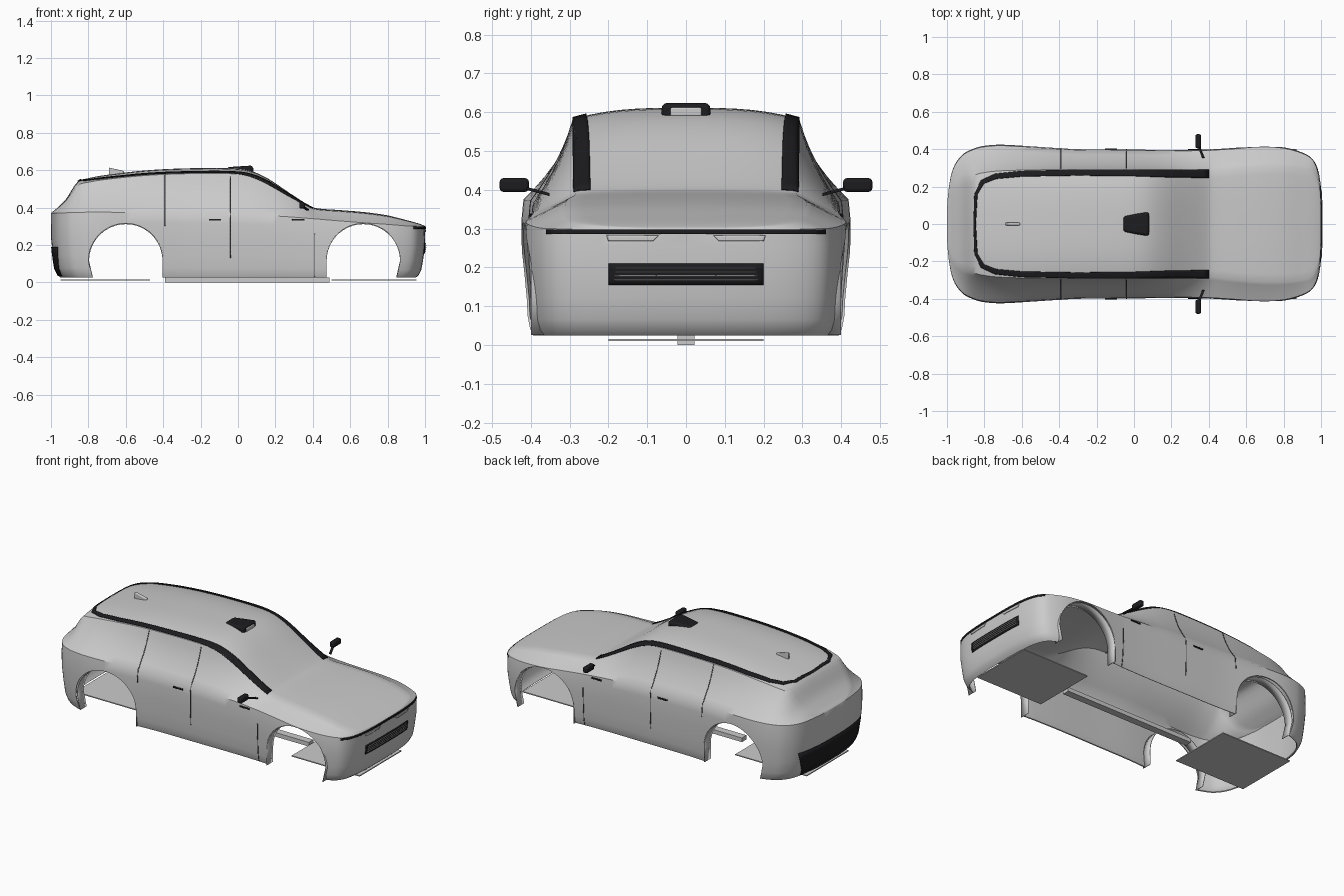
import bpy, bmesh, math
from mathutils import Vector
from mathutils.bvhtree import BVHTree

if "Cube" in bpy.data.objects:
    bpy.data.objects.remove(bpy.data.objects["Cube"])

black = bpy.data.materials.new("black_trim")
black.diffuse_color = (0.012, 0.012, 0.014, 1)
black.use_nodes = True
black.node_tree.nodes["Principled BSDF"].inputs["Base Color"].default_value = black.diffuse_color
dark = bpy.data.materials.new("dark_grey")
dark.diffuse_color = (0.08, 0.08, 0.085, 1)
dark.use_nodes = True
dark.node_tree.nodes["Principled BSDF"].inputs["Base Color"].default_value = dark.diffuse_color


def add(name, verts, faces, mat=None, thick=0, offset=-1, smooth=True, bevel=0):
    me = bpy.data.meshes.new(name)
    me.from_pydata([tuple(v) for v in verts], [], faces)
    bm = bmesh.new()
    bm.from_mesh(me)
    bmesh.ops.remove_doubles(bm, verts=bm.verts, dist=1e-5)
    bmesh.ops.recalc_face_normals(bm, faces=bm.faces)
    bm.to_mesh(me)
    bm.free()
    ob = bpy.data.objects.new(name, me)
    bpy.context.collection.objects.link(ob)
    if mat:
        me.materials.append(mat)
    if bevel:
        m = ob.modifiers.new("bevel", 'BEVEL')
        m.width, m.segments = bevel, 3
    if thick:
        m = ob.modifiers.new("thickness", 'SOLIDIFY')
        m.thickness, m.offset = thick, offset
    if smooth:
        shade(ob)
    return ob


def activate(ob):
    bpy.ops.object.select_all(action='DESELECT')
    ob.select_set(True)
    bpy.context.view_layer.objects.active = ob


def shade(ob):
    activate(ob)
    bpy.ops.object.shade_smooth_by_angle(angle=math.radians(35))


def grid_faces(nu, nv):
    return [(i * nv + j, i * nv + j + 1, (i + 1) * nv + j + 1, (i + 1) * nv + j)
            for i in range(nu - 1) for j in range(nv - 1)]


def catmull(pts, n):
    # smooth curve through pts; first and last entries are only tangent guides
    out = []
    for a, b, c, d in zip(pts, pts[1:], pts[2:], pts[3:]):
        for k in range(n):
            t = k / n
            out.append([0.5 * (2*q + (r-p)*t + (2*p-5*q+4*r-s)*t*t + (3*q-p-3*r+s)*t**3)
                        for p, q, r, s in zip(a, b, c, d)])
    out.append(list(pts[-2]))
    return out


# Body stations: x, half width, roof/hood half width, centre height, shoulder height
STATIONS = [
    (1.0, 0, 0, .298, .298), (.998, .15, .11, .302, .298), (.985, .27, .22, .308, .298),
    (.955, .345, .28, .318, .30), (.9, .382, .30, .333, .302), (.8, .41, .31, .358, .31),
    (.68, .418, .31, .375, .318), (.55, .408, .30, .386, .328), (.43, .40, .285, .395, .338),
    (.38, .398, .285, .412, .342), (.28, .396, .285, .475, .35), (.16, .396, .287, .555, .357),
    (.06, .397, .29, .598, .362), (-.06, .398, .292, .611, .365), (-.3, .40, .292, .609, .37),
    (-.5, .412, .29, .598, .373), (-.7, .424, .285, .575, .375), (-.8, .418, .275, .557, .375),
    (-.86, .402, .26, .535, .374), (-.92, .368, .24, .445, .372), (-.97, .29, .19, .395, .37),
    (-.995, .15, .1, .375, .37), (-1.0, 0, 0, .37, .37)]
# Lower side rows: fraction of the way down, inward scale
SKIRT = [(1, .05), (.95, .034), (.85, .02), (.65, .01), (.4, .001), (.15, 0)]


def section(x, w, r, zt, zs):
    pts = [(x * (1 - k), w * (1 - k), zs + f * (.025 - zs)) for f, k in SKIRT]
    drop = .12 * (zt - zs)
    zr, ws = zt - drop, w * .988
    for i in range(7):
        t = i / 6
        y = ws + (r - ws) * t - .25 * t * (1 - t) * (zr - zs)
        pts.append((x, y, zs + (zr - zs) * t))
    for i in range(1, 8):
        s = 1 - i / 7
        pts.append((x, r * s, zt - drop * s ** 3))
    return pts


def flip(p):
    return (p[0], -p[1], -p[2], p[3], p[4])


rows = catmull([flip(STATIONS[1])] + STATIONS + [flip(STATIONS[-2])], 4)
verts = []
for row in rows:
    half = section(*row)
    verts += half + [(x, -y, z) for x, y, z in reversed(half[:-1])]
body = add("body_shell", verts, grid_faces(len(rows), len(verts) // len(rows)), smooth=False)
bm = bmesh.new()
bm.from_mesh(body.data)
skin = BVHTree.FromBMesh(bm)
bm.free()
m = body.modifiers.new("thickness", 'SOLIDIFY')
m.thickness, m.offset = .006, -1


# Wheel arches: outline used for both the cut and the inner lip
def arch(c):
    front, rear = (.18, .2) if c > 0 else (.2, .18)
    arc = [(c + .2 * math.cos(math.pi * i / 32), .115 + .2 * math.sin(math.pi * i / 32))
           for i in range(33)]
    return [(c + front, .026)] + arc + [(c - rear, .026)]


for c, end in ((.67, "front"), (-.6, "rear")):
    out = arch(c)
    out = [(out[0][0], -.05)] + out + [(out[-1][0], -.05)]
    n = len(out)
    cutter = add("arch_cutter", [(x, y, z) for y in (-.6, .6) for x, z in out],
                 [tuple(range(n)), tuple(range(n, 2 * n))]
                 + [(i, (i + 1) % n, (i + 1) % n + n, i + n) for i in range(n)], smooth=False)
    cutter.hide_render = True
    m = body.modifiers.new("arch", 'BOOLEAN')
    m.operation, m.solver, m.object = 'DIFFERENCE', 'EXACT', cutter
    for s, side in ((1, "left"), (-1, "right")):
        lip = [(x, s * y, z) for x, z in arch(c) for y in (.40, .34)]
        add(f"{end}_arch_lip_{side}", lip, grid_faces(len(lip) // 2, 2), thick=.004)
activate(body)
for name in [m.name for m in body.modifiers]:
    bpy.ops.object.modifier_apply(modifier=name)
for ob in [o for o in bpy.data.objects if o.name.startswith("arch_cutter")]:
    bpy.data.objects.remove(ob)
shade(body)


# Thin trim laid on the body: two edge lines projected along a direction
def patch(name, a, b, direction, mat=None, lift=.003, n=10, across=4):
    d = Vector(direction)
    line = []
    for k in range(len(a) - 1):
        for i in range(n + (k == len(a) - 2)):
            t = i / n
            line.append((Vector(a[k]).lerp(Vector(a[k+1]), t), Vector(b[k]).lerp(Vector(b[k+1]), t)))
    pts = []
    for p, q in line:
        for j in range(across + 1):
            v = p.lerp(q, j / across)
            hit = skin.ray_cast(v - 3 * d, d)[0]
            pts.append((hit if hit else v) - d * lift)
    return add(name, pts, grid_faces(len(line), across + 1), mat, thick=.003, offset=0)


def rect(name, u0, u1, v0, v1, axis, s, mat=None, lift=.003, top=None):
    # axis 0: seen from the front or rear (u = y); axis 1: seen from a side (u = x)
    t0, t1 = top or (u0, u1)
    put = (lambda u, v: (0, u, v)) if axis == 0 else (lambda u, v: (u, 0, v))
    d = (-s, 0, 0) if axis == 0 else (0, -s, 0)
    return patch(name, [put(u0, v0), put(u1, v0)], [put(t0, v1), put(t1, v1)], d, mat, lift, 24)


# Roof rails running up the windscreen and round the tailgate
path = [(.40, .268, .022), (.2, .27, .021), (0, .274, .018), (-.3, .275, .016),
        (-.6, .269, .015), (-.74, .255, .014), (-.81, .225, .012), (-.845, .16, .008), (-.852, 0, .006)]
path = path + [(x, -y, w) for x, y, w in reversed(path[:-1])]
inner, outer = [], []
for i, (x, y, w) in enumerate(path):
    p, q = path[max(i - 1, 0)], path[min(i + 1, len(path) - 1)]
    t = Vector((q[0] - p[0], q[1] - p[1], 0)).normalized()
    nrm = Vector((-t.y, t.x, 0)) * w
    inner.append(Vector((x, y, 0)) + nrm)
    outer.append(Vector((x, y, 0)) - nrm)
patch("roof_rails", inner, outer, (0, 0, -1), black, .004, 6)

# Front and rear trim
rect("hood_edge_strip", -.36, .36, .286, .298, 0, 1, black)
rect("grille", -.2, .2, .155, .21, 0, 1, black)
for i in range(4):
    z = .166 + i * .0105
    rect(f"grille_slat_{i + 1}", -.185, .185, z, z + .0025, 0, 1, None, .007)
rect("rear_bumper_panel", -.25, .25, .035, .19, 0, -1, black, top=(-.3, .3))

for s, side in ((1, "left"), (-1, "right")):
    rect(f"front_lamp_{side}", s * .085, s * .2, .268, .282, 0, 1, None, top=(s * .07, s * .205))
    # Door handles and door seams
    rect(f"rear_door_handle_{side}", -.155, -.09, .33, .339, 1, s, black, .005)
    rect(f"front_door_handle_{side}", .29, .355, .33, .339, 1, s, black, .005)
    for i, (x, z0, z1) in enumerate(((-.04, .13, .585), (-.39, .3, .585), (.41, .03, .26))):
        patch(f"door_seam_{i + 1}_{side}", [(x - .002, 0, z0), (x - .002, 0, z1)],
              [(x + .002, 0, z0), (x + .002, 0, z1)], (0, -s, 0), dark, .0005, 20, 1)


def box(name, x0, x1, y0, y1, z0, z1, mat=None, bevel=0, rear_scale=1, rear_top=None):
    mid = (y0 + y1) / 2
    v = []
    for x, k, zt in ((x0, rear_scale, z1 if rear_top is None else rear_top), (x1, 1, z1)):
        a, b = mid + (y0 - mid) * k, mid + (y1 - mid) * k
        v += [(x, a, z0), (x, b, z0), (x, b, zt), (x, a, zt)]
    f = [(0, 1, 2, 3), (4, 5, 6, 7)] + [(i, (i + 1) % 4, (i + 1) % 4 + 4, i + 4) for i in range(4)]
    return add(name, v, f, mat, bevel=bevel)


# Side mirrors
for s, side in ((1, "left"), (-1, "right")):
    y0, y1 = sorted((s * .405, s * .48))
    box(f"mirror_{side}", .328, .358, y0, y1, .395, .43, black, .009)
    a, b = Vector((.372, s * .352, .388)), Vector((.345, s * .42, .406))
    off = [Vector((.007, 0, -.004)), Vector((.007, 0, .004)), Vector((-.007, 0, .004)), Vector((-.007, 0, -.004))]
    add(f"mirror_stalk_{side}", [p + o for p in (a, b) for o in off],
        [(0, 1, 2, 3), (4, 5, 6, 7)] + [(i, (i + 1) % 4, (i + 1) % 4 + 4, i + 4) for i in range(4)], black)

# Roof sensor pod with a grey face, and antenna fin
box("roof_sensor", -.06, .08, -.065, .065, .58, .625, black, .014, rear_scale=.65, rear_top=.616)
box("roof_sensor_face", .07, .083, -.04, .04, .59, .612, None, .004)
box("antenna_fin", -.69, -.61, -.009, .009, .57, .595, None, .005, rear_scale=.8, rear_top=.614)

# Underbody plates and centre beam
box("front_undertray", .5, .955, -.2, .2, .01, .016)
box("rear_undertray", -.95, -.47, -.2, .2, .01, .016)
box("centre_beam", -.39, .49, -.022, .022, 0, .025)
